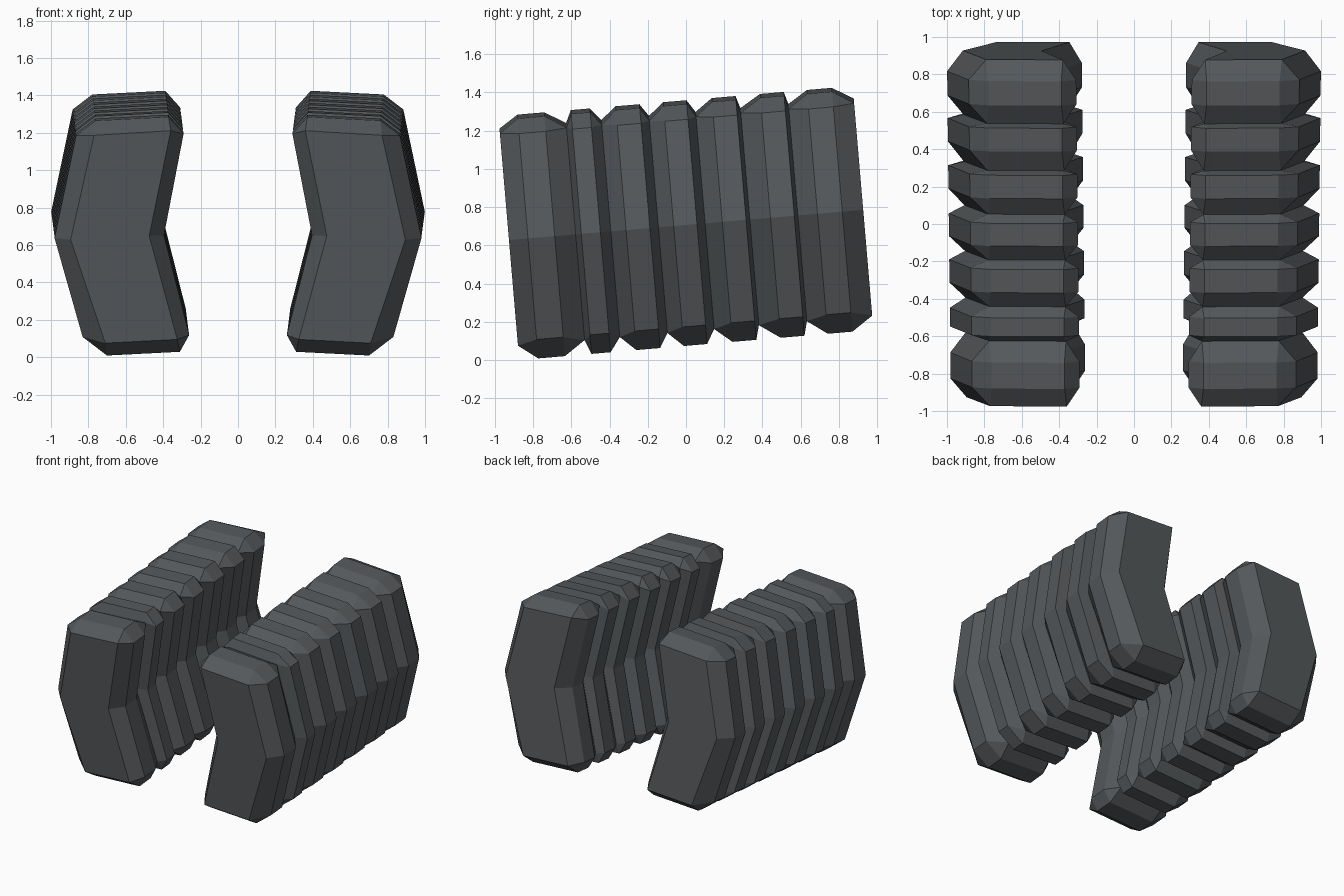
import bpy, bmesh
from mathutils import Matrix, Vector

cube = bpy.data.objects.get("Cube")
if cube:
    bpy.data.objects.remove(cube, do_unlink=True)

mat = bpy.data.materials.new("dark grey")
mat.use_nodes = True
grey = (0.09, 0.098, 0.104, 1)
mat.diffuse_color = grey
mat.node_tree.nodes["Principled BSDF"].inputs["Base Color"].default_value = grey

# Chevron cross-sections: chamfered at the rib crests, sharp in the grooves.
# Groove corners are listed twice where a crest chamfer closes onto them.
crest = [(.30, .555), (.38, .645), (.77, .625), (.875, .545), (.99, -.005),
         (.84, -.535), (.71, -.635), (.32, -.615), (.27, -.525), (.405, .01)]
top_in, top_out, mid_out = (.37, .58), (.78, .555), (.905, -.005)
low_out, low_in, mid_in = (.72, -.56), (.335, -.54), (.485, .015)
groove = [top_in, top_in, top_out, top_out, mid_out,
          low_out, low_out, low_in, low_in, mid_in]

# Flat crest of every rib, and the grooves and end faces around them
ribs = [(-.83, -.69), (-.55, -.45), (-.315, -.19), (-.065, .057),
        (.19, .315), (.443, .568), (.69, .82)]
grooves = [-.93, -.58, -.395, -.145, .10, .335, .587, .93]

# Loft one bank of ribs
bm = bmesh.new()
tilt = Matrix.Rotation(.085, 3, 'X')


def ring(section, depth):
    return [bm.verts.new(tilt @ Vector((x + .011 * depth, depth, z)) + Vector((0, 0, .712)))
            for x, z in section]


rings = [ring(groove, grooves[0])]
for (start, end), after in zip(ribs, grooves[1:]):
    rings += [ring(crest, start), ring(crest, end), ring(groove, after)]
for a, b in zip(rings, rings[1:]):
    for i in range(len(a)):
        j = (i + 1) % len(a)
        bm.faces.new((a[i], a[j], b[j], b[i]))
bm.faces.new(rings[0])
bm.faces.new(rings[-1])
bmesh.ops.remove_doubles(bm, verts=bm.verts, dist=.0005)
bmesh.ops.recalc_face_normals(bm, faces=bm.faces)

mesh = bpy.data.meshes.new("ribbed_side_pads")
bm.to_mesh(mesh)
bm.free()
mesh.materials.append(mat)
pads = bpy.data.objects.new("ribbed_side_pads", mesh)
bpy.context.collection.objects.link(pads)

# Opposite bank
mirror = pads.modifiers.new("mirror", 'MIRROR')
mirror.use_axis[0] = True
mirror.use_mirror_merge = False
